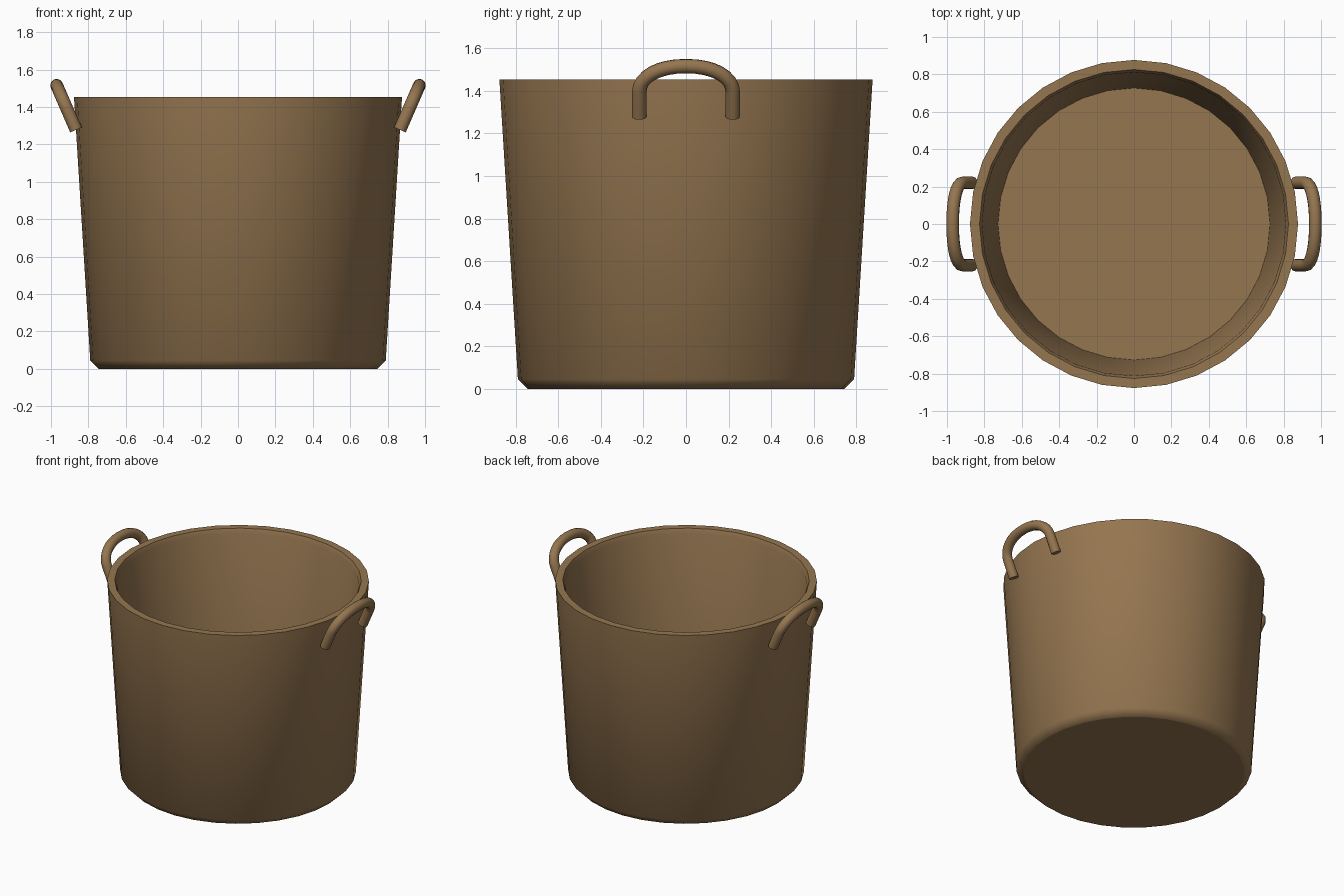
import bpy, bmesh, math
from mathutils import Vector

if "Cube" in bpy.data.objects:
    bpy.data.objects.remove(bpy.data.objects["Cube"])

mat = bpy.data.materials.new("warm_brown")
mat.diffuse_color = (0.30, 0.18, 0.08, 1)
mat.use_nodes = True
mat.node_tree.nodes["Principled BSDF"].inputs["Base Color"].default_value = mat.diffuse_color


def finish(bm, name, angle):
    bmesh.ops.recalc_face_normals(bm, faces=bm.faces)
    me = bpy.data.meshes.new(name)
    bm.to_mesh(me)
    bm.free()
    me.materials.append(mat)
    ob = bpy.data.objects.new(name, me)
    bpy.context.collection.objects.link(ob)
    bpy.ops.object.select_all(action='DESELECT')
    ob.select_set(True)
    bpy.context.view_layer.objects.active = ob
    bpy.ops.object.shade_smooth_by_angle(angle=math.radians(angle))
    return ob


def skin(bm, rings):
    """Bridge consecutive vertex rings and cap both ends."""
    n = len(rings[0])
    for a, b in zip(rings, rings[1:]):
        for i in range(n):
            j = (i + 1) % n
            bm.faces.new((a[i], a[j], b[j], b[i]))
    bm.faces.new(rings[0])
    bm.faces.new(rings[-1])


# Tub: chamfered base, tapered wall, flat rim, hollow inside with a floor
SIDES = 32
profile = [(0.735, 0), (0.745, 0), (0.79, 0.045), (0.877, 1.453),
           (0.826, 1.453), (0.812, 1.42), (0.727, 0.05)]
bm = bmesh.new()
rings = []
for r, z in profile:
    rings.append([bm.verts.new((r * math.cos(2 * math.pi * i / SIDES),
                                r * math.sin(2 * math.pi * i / SIDES), z))
                  for i in range(SIDES)])
skin(bm, rings)
finish(bm, "tub", 50)


# Handles: round tube along an arch lying in an outward-tilted plane
def handle(name, side):
    tilt = math.radians(23.5)
    up = Vector((side * math.sin(tilt), 0, math.cos(tilt)))
    base = Vector((side * 0.866, 0, 1.278))
    across = Vector((0, 1, 0))
    half, leg, rise, tube = 0.22, 0.125, 0.135, 0.034
    flat = [(half, 0)]
    steps = 16
    for k in range(steps + 1):
        t = math.pi * k / steps
        c, s = math.cos(t), math.sin(t)
        flat.append((half * math.copysign(abs(c) ** 0.93, c),
                     leg + rise * abs(s) ** 0.93))
    flat.append((-half, 0))
    pts = [base + across * a + up * b for a, b in flat]
    normal = across.cross(up)
    bm = bmesh.new()
    rings = []
    for i, p in enumerate(pts):
        tangent = (pts[min(i + 1, len(pts) - 1)] - pts[max(i - 1, 0)]).normalized()
        out = tangent.cross(normal)
        rings.append([bm.verts.new(p + tube * (normal * math.cos(math.pi * j / 6)
                                               + out * math.sin(math.pi * j / 6)))
                      for j in range(12)])
    skin(bm, rings)
    finish(bm, name, 50)


handle("right_handle", 1)
handle("left_handle", -1)
